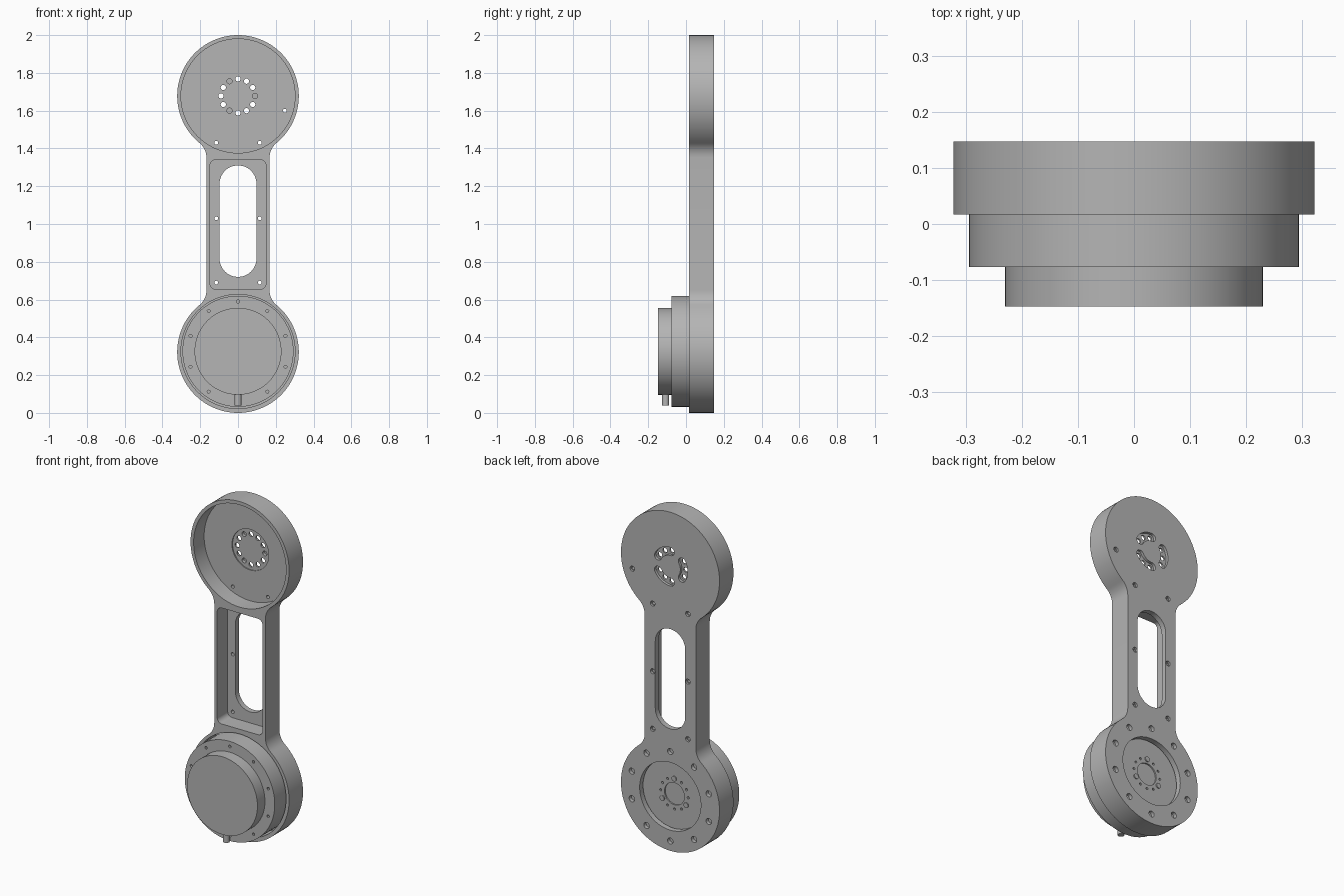
import bpy, bmesh
from math import sin, cos, pi, radians, sqrt, atan2

if "Cube" in bpy.data.objects:
    bpy.data.objects.remove(bpy.data.objects["Cube"], do_unlink=True)

grey = bpy.data.materials.new("machined_grey")
grey.use_nodes = True
grey.diffuse_color = (0.46, 0.46, 0.46, 1)
grey.node_tree.nodes["Principled BSDF"].inputs["Base Color"].default_value = grey.diffuse_color

FRONT, BACK, FLOOR = 0.017, 0.147, 0.115
TOP_Z, LOW_Z = 1.678, 0.322
DISC_R, ARM_W, FILLET = 0.322, 0.167, 0.1


def arc(cx, cz, r, a0, a1, n):
    return [(cx + r * cos(a0 + (a1 - a0) * i / n), cz + r * sin(a0 + (a1 - a0) * i / n))
            for i in range(n + 1)]


def circle(cx, cz, r, n=72):
    return arc(cx, cz, r, 0, 2 * pi, n)[:-1]


def ring_points(cz, r, degrees):
    return [(r * cos(radians(d)), cz + r * sin(radians(d))) for d in degrees]


def rounded_rect(w, z0, z1, r):
    corners = [(w - r, z1 - r), (r - w, z1 - r), (r - w, z0 + r), (w - r, z0 + r)]
    pts = []
    for k, (x, z) in enumerate(corners):
        pts += arc(x, z, r, k * pi / 2, (k + 1) * pi / 2, 12)
    return pts


def curved_slot(cz, r, w, mid, half):
    a, b = radians(mid - half), radians(mid + half)
    (ax, az), (bx, bz) = ring_points(cz, r, [mid - half, mid + half])
    return (arc(0, cz, r + w, a, b, 16) + arc(bx, bz, w, b, b + pi, 8)[1:-1]
            + arc(0, cz, r - w, b, a, 16) + arc(ax, az, w, a + pi, a + 2 * pi, 8)[1:-1])


def make(name, prisms):
    """Object from (profile in xz, y start, y end) prisms."""
    bm = bmesh.new()
    for pts, y0, y1 in prisms:
        face = bm.faces.new([bm.verts.new((x, y0, z)) for x, z in pts])
        out = bmesh.ops.extrude_face_region(bm, geom=[face], use_keep_orig=True)["geom"]
        for v in out:
            if isinstance(v, bmesh.types.BMVert):
                v.co.y = y1
    bmesh.ops.remove_doubles(bm, verts=bm.verts, dist=1e-6)
    bmesh.ops.recalc_face_normals(bm, faces=bm.faces)
    mesh = bpy.data.meshes.new(name)
    bm.to_mesh(mesh)
    bm.free()
    mesh.materials.append(grey)
    obj = bpy.data.objects.new(name, mesh)
    bpy.context.collection.objects.link(obj)
    return obj


def cut(obj, prisms):
    cutter = make("cutter", prisms)
    cutter.hide_render = True
    mod = obj.modifiers.new("cut", 'BOOLEAN')
    mod.operation, mod.solver, mod.object = 'DIFFERENCE', 'EXACT', cutter
    bpy.context.view_layer.objects.active = obj
    bpy.ops.object.modifier_apply(modifier=mod.name)
    bpy.data.objects.remove(cutter, do_unlink=True)


# Link outline: two discs blended into a straight arm
fx = ARM_W + FILLET
drop = sqrt((DISC_R + FILLET) ** 2 - fx ** 2)
t = atan2(drop, fx)
quarter = arc(0, TOP_Z, DISC_R, pi / 2, -t, 36) + arc(fx, TOP_Z - drop, FILLET, pi - t, pi, 8)[1:]
right = quarter + [(x, TOP_Z + LOW_Z - z) for x, z in reversed(quarter)]
outline = right + [(-x, z) for x, z in reversed(right[1:-1])]
link = make("link_body", [(outline, FRONT, BACK)])

# Front pockets
cut(link, [(circle(0, TOP_Z, 0.302), FRONT - 0.1, FLOOR),
           (circle(0, LOW_Z + 0.003, 0.302), FRONT - 0.1, FLOOR),
           (rounded_rect(0.148, 0.655, 1.34, 0.03), FRONT - 0.1, FLOOR)])

# Arm window, motor opening, horn seat and curved back slots
cut(link, [(rounded_rect(0.098, 0.72, 1.31, 0.0979), 0.05, 0.2),
           (circle(0, LOW_Z, 0.2), 0.1, 0.2),
           (circle(0, TOP_Z, 0.12), 0.1, 0.121)]
    + [(curved_slot(TOP_Z, 0.09, 0.024, m, 32), 0.131, 0.2) for m in (60, 180, 300)])

# Small holes: back counterbores, then through holes
small = [(s * 0.115, z) for s in (-1, 1) for z in (0.69, 1.03, 1.43)] + [(0.248, 1.6)]
rim = ring_points(LOW_Z, 0.264, range(18, 360, 36))
cut(link, [(circle(x, z, 0.015, 16), 0.135, 0.2) for x, z in small]
    + [(circle(x, z, 0.018, 20), 0.125, 0.2) for x, z in rim]
    + [(circle(0, LOW_Z - 0.266, 0.011, 16), 0.125, 0.2)])
cut(link, [(circle(x, z, 0.01, 16), 0.05, 0.2) for x, z in small]
    + [(circle(x, z, 0.014, 16), 0.05, 0.14 if d % 120 == 0 else 0.2)
       for d in range(0, 360, 30) for x, z in ring_points(TOP_Z, 0.09, [d])])

# Motor: housing, front cap and cable stub
MZ = LOW_Z + 0.004
housing = make("motor_housing", [(circle(0, MZ, 0.294), -0.077, 0.108)])
screws = range(90, 450, 120)
cut(housing, [(circle(x, z, 0.008, 12), -0.1, -0.062)
              for x, z in ring_points(MZ, 0.264, range(18, 360, 36))]
    + [(circle(x, z, 0.007, 12), 0.096, 0.2)
       for x, z in ring_points(LOW_Z, 0.09, [d for d in range(0, 360, 30) if d % 120 != 90])]
    + [(circle(0, LOW_Z, 0.065, 48), 0.1, 0.2)])
make("motor_cap", [(circle(0, MZ, 0.23), -0.147, -0.076)])
make("output_screws", [(circle(x, z, 0.015, 20), 0.1, 0.114)
                       for x, z in ring_points(LOW_Z, 0.09, screws)])

bpy.ops.mesh.primitive_cylinder_add(vertices=24, radius=0.018, depth=0.1, location=(0, -0.108, 0.09))
stub = bpy.context.object
stub.name = "cable_stub"
stub.data.materials.append(grey)

# Smooth curved walls, keep sharp rims
bpy.ops.object.select_all(action='DESELECT')
for name in ("link_body", "motor_housing", "motor_cap", "output_screws", "cable_stub"):
    bpy.data.objects[name].select_set(True)
bpy.context.view_layer.objects.active = link
bpy.ops.object.shade_smooth_by_angle(angle=radians(30))
